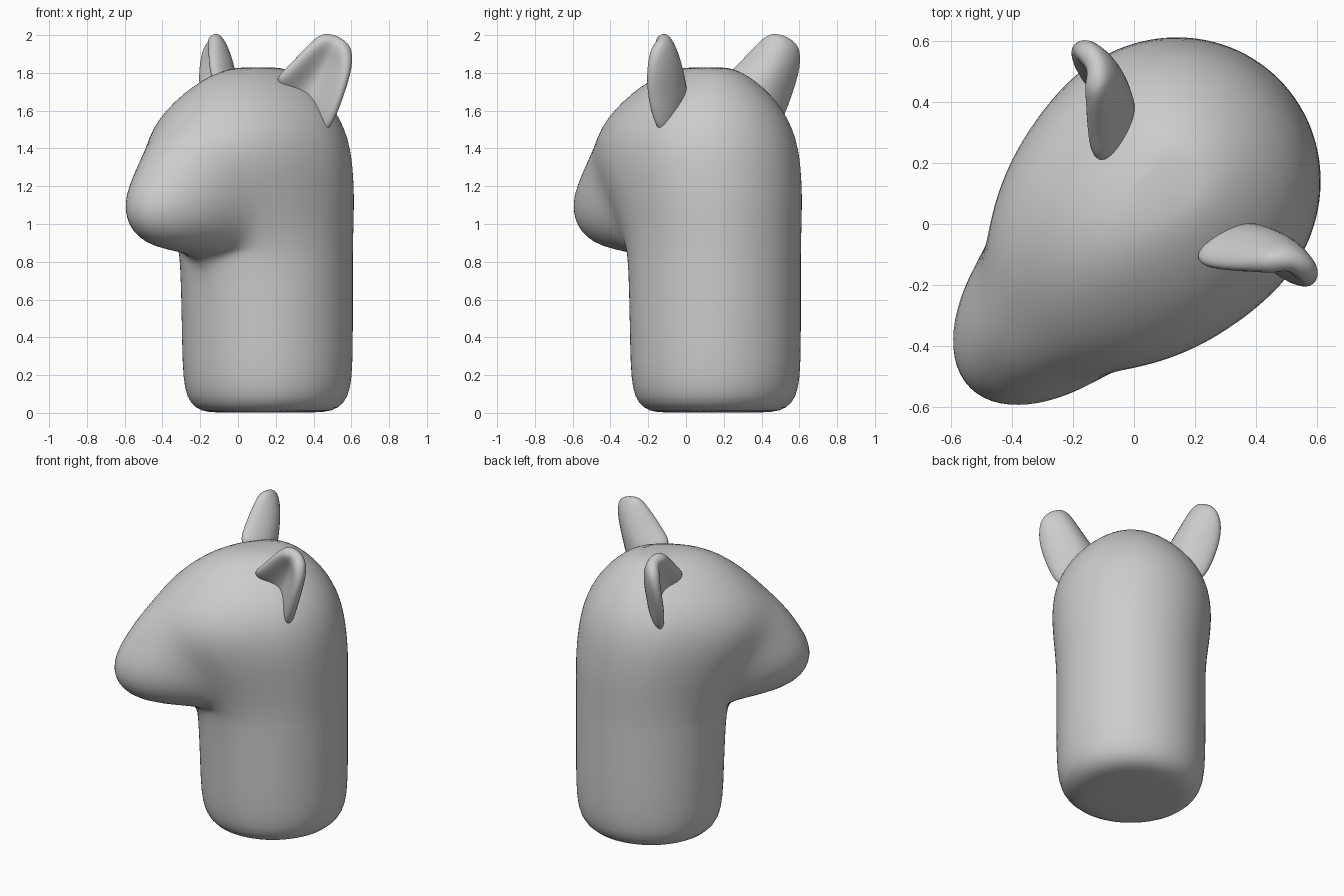
import bpy
import bmesh
from math import sin, cos, pi, sqrt

def make_object(name, verts, faces, levels, thickness=0):
    mesh = bpy.data.meshes.new(name)
    bm = bmesh.new()
    vs = [bm.verts.new(v) for v in verts]
    for f in faces:
        bm.faces.new([vs[i] for i in f]).smooth = True
    bmesh.ops.recalc_face_normals(bm, faces=bm.faces)
    bm.to_mesh(mesh)
    bm.free()
    ob = bpy.data.objects.new(name, mesh)
    bpy.context.collection.objects.link(ob)
    if thickness:
        m = ob.modifiers.new("thickness", 'SOLIDIFY')
        m.thickness, m.offset = thickness, 0
    m = ob.modifiers.new("smooth", 'SUBSURF')
    m.levels = m.render_levels = levels
    return ob

# Neck and skull slices: (height, back, front, half width)
skull = [
    (0.0, 0.50, -0.08, 0.29), (0.005, 0.56, -0.13, 0.345),
    (0.045, 0.63, -0.185, 0.415), (0.12, 0.665, -0.215, 0.445),
    (0.25, 0.675, -0.225, 0.455), (0.5, 0.675, -0.23, 0.455),
    (0.70, 0.675, -0.24, 0.455), (0.80, 0.675, -0.25, 0.455),
    (0.845, 0.675, -0.26, 0.455), (0.862, 0.675, -0.265, 0.456),
    (0.90, 0.675, -0.28, 0.457), (0.96, 0.675, -0.31, 0.46),
    (1.03, 0.675, -0.35, 0.465), (1.11, 0.675, -0.40, 0.473),
    (1.20, 0.67, -0.46, 0.48), (1.30, 0.66, -0.52, 0.485),
    (1.40, 0.645, -0.545, 0.48), (1.50, 0.615, -0.505, 0.46),
    (1.60, 0.565, -0.415, 0.41), (1.69, 0.495, -0.31, 0.33),
    (1.76, 0.42, -0.21, 0.24), (1.81, 0.345, -0.10, 0.155),
    (1.835, 0.27, 0.03, 0.08),
]
# Snout slices: height -> (front, half width)
snout = {
    0.845: (-0.30, 0.10), 0.862: (-0.52, 0.16), 0.90: (-0.66, 0.22),
    0.96: (-0.73, 0.265), 1.03: (-0.768, 0.29), 1.11: (-0.773, 0.30),
    1.20: (-0.74, 0.295), 1.30: (-0.67, 0.27), 1.40: (-0.585, 0.22),
}
N = 72
h = sqrt(0.5)
verts, faces = [], []
for z, back, front, w in skull:
    c = min(0.215, back - w)
    for i in range(N):
        a = 2 * pi * i / N
        # bunch the rays towards the snout
        a += 0.35 * cos(a)*-1 if sin(a) < 0 else -0.35 * cos(a)
        dx, dy = cos(a), sin(a)
        depth = back - c if dy > 0 else c - front
        r = 1 / sqrt((dx / w) ** 2 + (dy / depth) ** 2)
        if z in snout and dy < 0:
            tip, sw = snout[z]
            mid, half = (tip + c + 0.04) / 2, (c + 0.04 - tip) / 2
            # far hit of the ray on the snout ellipse
            A = (dx / sw) ** 2 + (dy / half) ** 2
            B = (c - mid) * dy / half ** 2
            D = B * B - A * (((c - mid) / half) ** 2 - 1)
            r2 = (-B + sqrt(max(D, 0))) / A
            r = (r ** 12 + r2 ** 12) ** (1 / 12)
        x, y = r * dx, c + r * dy
        verts.append((h * (x + y), h * (y - x), z))  # turned 45 degrees
for r in range(len(skull) - 1):
    for i in range(N):
        j = (i + 1) % N
        faces.append((r*N + i, r*N + j, (r+1)*N + j, (r+1)*N + i))
faces.append(range(N))
faces.append(range((len(skull) - 1) * N, len(skull) * N))
head = make_object("head_and_neck", verts, faces, 1)
m = head.modifiers.new("soften", 'SMOOTH')
m.factor, m.iterations = 0.5, 6

# Ears: cupped sheets, rows from base to tip (inner edge, middle, outer edge)
rows = [
    [(0.16, -0.12, 1.75), (0.34, 0.02, 1.65), (0.45, -0.13, 1.39)],
    [(0.26, -0.15, 1.83), (0.42, 0.02, 1.75), (0.55, -0.21, 1.65)],
    [(0.38, -0.15, 1.96), (0.49, -0.03, 1.87), (0.605, -0.21, 1.83)],
    [(0.45, -0.14, 2.01), (0.53, -0.13, 2.00), (0.59, -0.17, 1.95)],
]
pts = [p for row in rows for p in row]
quads = [(r*3+i, r*3+i+1, r*3+i+4, r*3+i+3) for r in range(3) for i in range(2)]
make_object("left_ear", pts, quads, 3, 0.10)
make_object("right_ear", [(y, x, z) for x, y, z in pts], quads, 3, 0.10)
